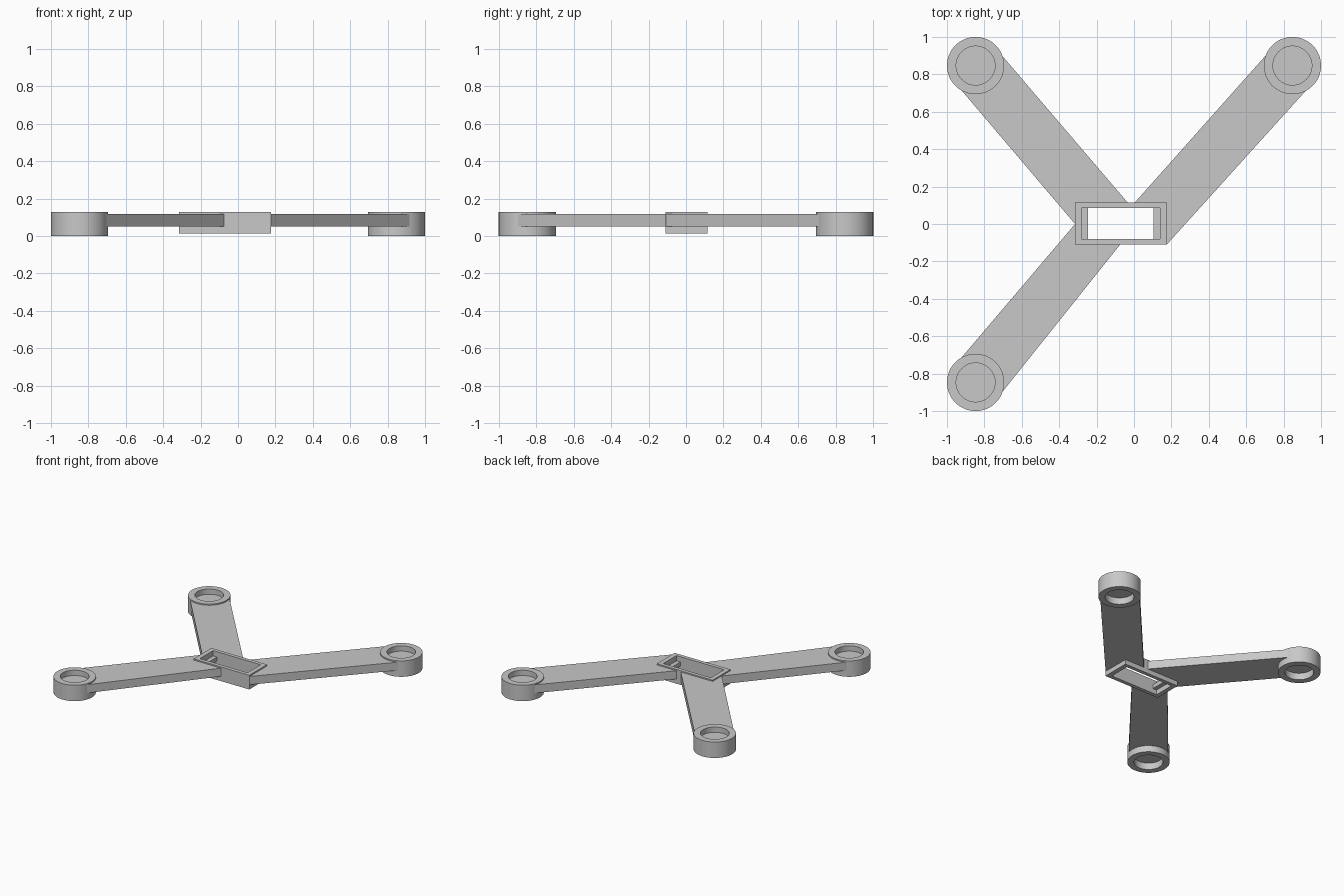
import bpy, bmesh, math
from mathutils import Vector

cube = bpy.data.objects.get("Cube")
if cube:
    bpy.data.objects.remove(cube, do_unlink=True)

grey = bpy.data.materials.new("neutral_grey")
grey.use_nodes = True
colour = (0.58, 0.58, 0.58, 1)
grey.diffuse_color = colour
grey.node_tree.nodes["Principled BSDF"].inputs["Base Color"].default_value = colour

RING = 0.847
ARM_BOTTOM, ARM_TOP = 0.051, 0.117
FLOOR_BOTTOM, FLOOR_TOP = 0.053, 0.085
TOP = 0.127


def finish(name, bm, smooth=False):
    bmesh.ops.recalc_face_normals(bm, faces=bm.faces)
    mesh = bpy.data.meshes.new(name)
    bm.to_mesh(mesh)
    bm.free()
    mesh.materials.append(grey)
    obj = bpy.data.objects.new(name, mesh)
    bpy.context.collection.objects.link(obj)
    if smooth:
        bpy.ops.object.select_all(action='DESELECT')
        obj.select_set(True)
        bpy.context.view_layer.objects.active = obj
        bpy.ops.object.shade_smooth_by_angle(angle=math.radians(35))


def prism(name, outline, z0, z1):
    bm = bmesh.new()
    face = bm.faces.new([bm.verts.new((p[0], p[1], z0)) for p in outline])
    up = bmesh.ops.extrude_face_region(bm, geom=[face], use_keep_orig=True)["geom"]
    bmesh.ops.translate(bm, vec=(0, 0, z1 - z0),
                        verts=[g for g in up if isinstance(g, bmesh.types.BMVert)])
    finish(name, bm)


def ring_cup(name, x, y):
    # ring wall with a thin floor across its middle
    profile = [(0, FLOOR_TOP), (0.104, FLOOR_TOP), (0.104, TOP), (0.153, TOP),
               (0.153, 0), (0.104, 0), (0.104, FLOOR_BOTTOM), (0, FLOOR_BOTTOM)]
    bm = bmesh.new()
    verts = [bm.verts.new((r, 0, z)) for r, z in profile]
    edges = [bm.edges.new(pair) for pair in zip(verts, verts[1:])]
    bmesh.ops.spin(bm, geom=verts + edges, cent=(0, 0, 0), axis=(0, 0, 1),
                   angle=math.tau, steps=64)
    bmesh.ops.remove_doubles(bm, verts=bm.verts, dist=0.0005)
    bmesh.ops.translate(bm, vec=(x, y, 0), verts=bm.verts)
    finish(name, bm, smooth=True)


def arm(name, centre, aim, root):
    # the tip follows the inside of the ring wall, the root follows the hub
    centre = Vector(centre)
    inward = (Vector(aim) - centre).normalized()
    base = math.atan2(inward.y, inward.x)
    tip = []
    for i in range(15):
        a = base + math.radians(-71 + 142 * i / 14)
        tip.append(centre + 0.151 * Vector((math.cos(a), math.sin(a))))
    prism(name, tip + root, ARM_BOTTOM, ARM_TOP)


# Three rings and arms; each root runs counter-clockwise after the tip
arms = {
    "back_left": ((RING, RING), (0.096, 0),
                  [(0.177, -0.108), (0.165, -0.1), (0.165, 0.1), (0, 0.11)]),
    "back_right": ((-RING, RING), (-0.139, 0),
                   [(-0.03, 0.11), (-0.305, 0.1), (-0.315, 0)]),
    "front_right": ((-RING, -RING), (-0.146, 0),
                    [(-0.315, 0), (-0.305, -0.1), (-0.07, -0.105)]),
}
for side, (centre, aim, root) in arms.items():
    ring_cup(side + "_ring", *centre)
    arm(side + "_arm", centre, aim, root)

# Open rectangular hub frame
X0, X1, Y0, Y1 = -0.315, 0.177, -0.11, 0.115
IX0, IX1, IY0, IY1 = -0.28, 0.14, -0.08, 0.086


def rectangle(x0, x1, y0, y1):
    return [(x0, y0), (x1, y0), (x1, y1), (x0, y1)]


bm = bmesh.new()
loops = []
for z in (0.014, TOP):
    loops.append([[bm.verts.new((x, y, z)) for x, y in rectangle(*box)]
                  for box in ((X0, X1, Y0, Y1), (IX0, IX1, IY0, IY1))])
(low_out, low_in), (top_out, top_in) = loops
for a, b in ((low_out, top_out), (top_out, top_in), (top_in, low_in), (low_in, low_out)):
    for i in range(4):
        j = (i + 1) % 4
        bm.faces.new((a[i], a[j], b[j], b[i]))
finish("hub_frame", bm)

# Ledges at both ends inside the hub
prism("right_ledge", rectangle(IX0 - 0.01, -0.245, IY0 - 0.01, IY1 + 0.01), FLOOR_BOTTOM, FLOOR_TOP)
prism("left_ledge", rectangle(0.105, IX1 + 0.01, IY0 - 0.01, IY1 + 0.01), FLOOR_BOTTOM, FLOOR_TOP)
